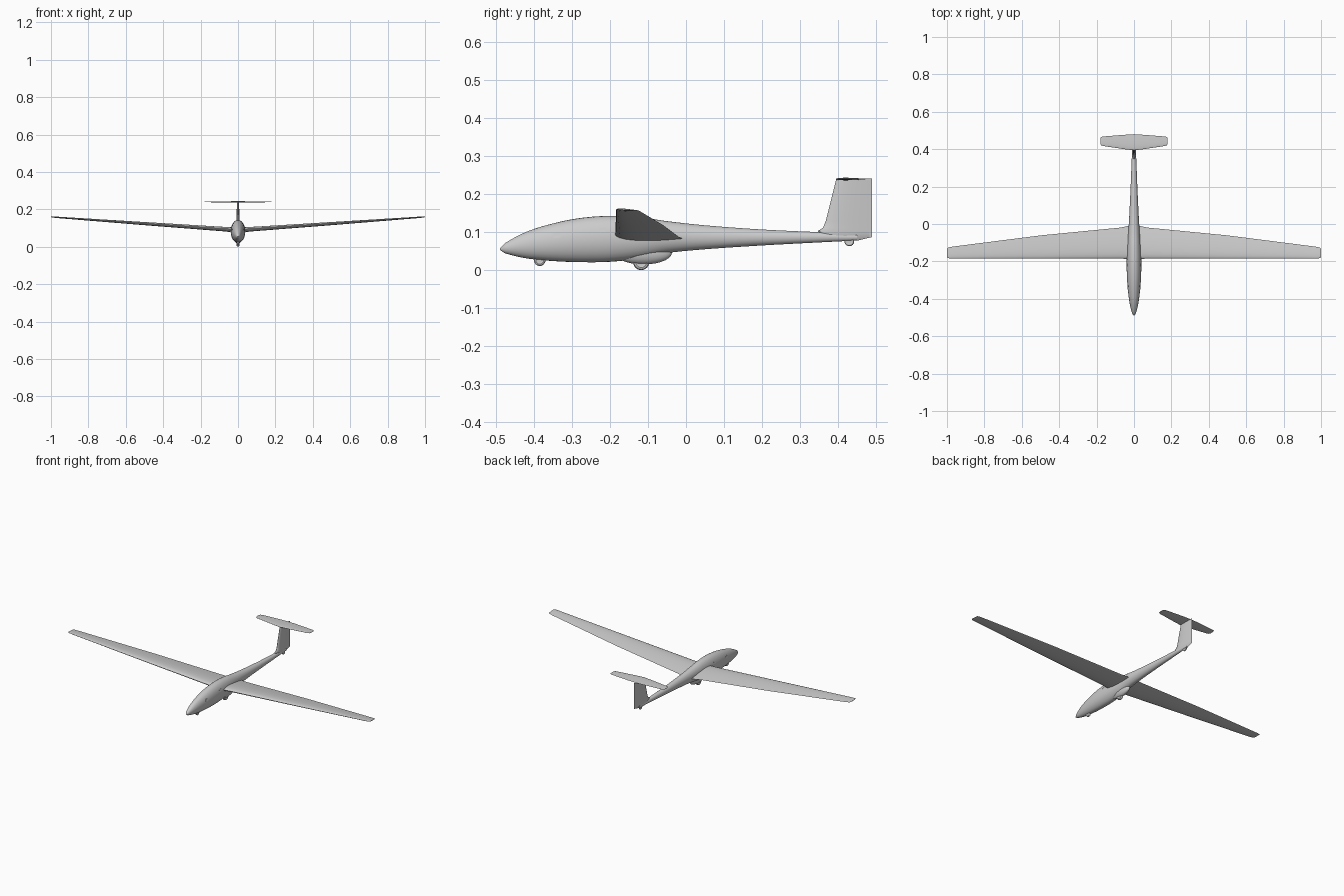
import bpy
import bmesh
from math import pi, cos, sin, sqrt, radians
from mathutils import Vector

cube = bpy.data.objects.get("Cube")
if cube:
    bpy.data.objects.remove(cube, do_unlink=True)

# One pale grey finish for the whole aircraft
grey = bpy.data.materials.new("pale_grey")
grey.use_nodes = True
colour = (0.6, 0.6, 0.6, 1)
grey.diffuse_color = colour
grey.node_tree.nodes["Principled BSDF"].inputs["Base Color"].default_value = colour


def loft(name, rings, mirror=False, angle=35):
    """Skin a list of closed rings and cap both ends."""
    bm = bmesh.new()
    loops = [[bm.verts.new(p) for p in ring] for ring in rings]
    n = len(loops[0])
    for a, b in zip(loops, loops[1:]):
        for i in range(n):
            j = (i + 1) % n
            bm.faces.new((a[i], a[j], b[j], b[i]))
    bm.faces.new(loops[0][::-1])
    bm.faces.new(loops[-1])
    bmesh.ops.recalc_face_normals(bm, faces=bm.faces)
    mesh = bpy.data.meshes.new(name)
    bm.to_mesh(mesh)
    bm.free()
    mesh.materials.append(grey)
    mesh.shade_smooth()
    mesh.set_sharp_from_angle(angle=radians(angle))
    obj = bpy.data.objects.new(name, mesh)
    bpy.context.collection.objects.link(obj)
    if mirror:
        obj.modifiers.new("mirror", "MIRROR").use_mirror_merge = False
    return obj


def airfoil(le, te, thick, steps=12):
    """Closed outline as (chordwise y, offset, chord fraction)."""
    pts = []
    for i in range(2 * steps):
        c = (1 + cos(pi * i / steps)) / 2
        half = 5 * thick * (0.297 * sqrt(c) - 0.126 * c - 0.352 * c**2
                            + 0.284 * c**3 - 0.102 * c**4)
        half = max(half, 0.004)
        side = 1 if i <= steps else -1
        pts.append((le + (te - le) * c, side * half * (te - le), c))
    return pts


# Fuselage stations: y, top, bottom, half width
STATIONS = [
    (-0.49, 0.057, 0.053, 0.002), (-0.475, 0.072, 0.044, 0.011),
    (-0.42, 0.101, 0.031, 0.024), (-0.35, 0.123, 0.024, 0.033),
    (-0.28, 0.137, 0.021, 0.038), (-0.2, 0.143, 0.022, 0.039),
    (-0.12, 0.139, 0.031, 0.036), (-0.05, 0.129, 0.045, 0.031),
    (0.05, 0.118, 0.055, 0.025), (0.2, 0.107, 0.065, 0.018),
    (0.35, 0.1, 0.073, 0.012), (0.45, 0.095, 0.078, 0.007),
]


def smooth_stations(steps=5):
    """Spline through the stations."""
    pts = [Vector(s) for s in STATIONS]
    out = []
    for i in range(len(pts) - 1):
        p1, p2 = pts[i], pts[i + 1]
        p0 = pts[max(i - 1, 0)]
        p3 = pts[min(i + 2, len(pts) - 1)]
        span = p2[0] - p1[0]
        m1 = (p2 - p0) * (span / (p2[0] - p0[0]))
        m2 = (p3 - p1) * (span / (p3[0] - p1[0]))
        for k in range(steps):
            t = k / steps
            out.append(p1 * (2*t**3 - 3*t**2 + 1) + m1 * (t**3 - 2*t**2 + t)
                       + p2 * (3*t**2 - 2*t**3) + m2 * (t**3 - t**2))
    return out + [pts[-1]]


body = smooth_stations()
SIDES = 28
loft("fuselage", [
    [(w * cos(2 * pi * i / SIDES), y,
      (top + low) / 2 + (top - low) / 2 * sin(2 * pi * i / SIDES))
     for i in range(SIDES)]
    for y, top, low, w in body], angle=50)


# Small vent plates lying on the cockpit sides
def skin_x(y, z):
    _, top, low, w = min(body, key=lambda s: abs(s[0] - y))
    return w * sqrt(max(0, 1 - ((2 * z - top - low) / (top - low))**2))


def vent(name, y, z, ry, rz):
    corners = [(y + a * ry, z + b * rz + a * 0.001)
               for a, b in ((-1, -1), (1, -1), (1, 1), (-1, 1))]
    loft(name, [[(skin_x(cy, cz) + d, cy, cz) for cy, cz in corners]
                for d in (-0.003, 0.0012)], mirror=True)


vent("front_vent", -0.34, 0.092, 0.01, 0.007)
vent("rear_vent", -0.22, 0.105, 0.008, 0.006)

# Wings: x, leading edge, trailing edge, height, thickness ratio
WING = [
    (0, -0.188, -0.006, 0.088, 0.15), (0.035, -0.187, -0.011, 0.09, 0.145),
    (0.07, -0.185, -0.019, 0.093, 0.14), (0.5, -0.185, -0.061, 0.123, 0.13),
    (0.97, -0.184, -0.121, 0.157, 0.11), (0.993, -0.183, -0.126, 0.159, 0.1),
    (1.0, -0.178, -0.132, 0.16, 0.06),
]
loft("wings", [
    [(x, y, z + off - 0.06 * (te - le) * (c - 0.4)) for y, off, c in airfoil(le, te, t)]
    for x, le, te, z, t in WING], mirror=True)

# Tail fin with rudder: z, leading edge, trailing edge
FIN = [
    (0.078, 0.37, 0.452), (0.087, 0.36, 0.49), (0.103, 0.347, 0.49),
    (0.112, 0.361, 0.49), (0.13, 0.368, 0.49), (0.241, 0.396, 0.49),
]
loft("tail_fin", [[(off, y, z) for y, off, c in airfoil(le, te, 0.13)]
                  for z, le, te in FIN])

# Tailplane: x, leading edge, trailing edge
TAILPLANE = [
    (0, 0.394, 0.479), (0.05, 0.4, 0.477), (0.165, 0.417, 0.468),
    (0.176, 0.421, 0.465), (0.18, 0.43, 0.458),
]
loft("tailplane", [[(x, y, 0.24 + off) for y, off, c in airfoil(le, te, 0.08)]
                   for x, le, te in TAILPLANE], mirror=True)


# Main wheel fairing under the belly
loft("wheel_fairing", [
    [(0.02 * sin(a) * cos(2 * pi * i / 20), -0.112 - 0.075 * cos(a),
      0.046 + 0.031 * sin(a) * sin(2 * pi * i / 20)) for i in range(20)]
    for a in (pi * (k + 0.2) / 14.4 for k in range(15))], angle=60)


# Wheels with rounded tyres and raised hubs
def wheel(name, y, radius, width):
    profile = [(-0.45, 0.3), (-0.45, 0.55), (-0.5, 0.65), (-0.4, 0.88),
               (-0.2, 0.98), (0.2, 0.98), (0.4, 0.88), (0.5, 0.65),
               (0.45, 0.55), (0.45, 0.3)]
    return lambda z: loft(name, [
        [(p * width, y + r / 0.98 * radius * cos(2 * pi * i / 24),
          z + r / 0.98 * radius * sin(2 * pi * i / 24)) for i in range(24)]
        for p, r in profile])


wheel("main_wheel", -0.118, 0.021, 0.016)(0.021)
wheel("nose_wheel", -0.385, 0.015, 0.012)(0.026)
wheel("tail_wheel", 0.43, 0.013, 0.009)(0.076)
